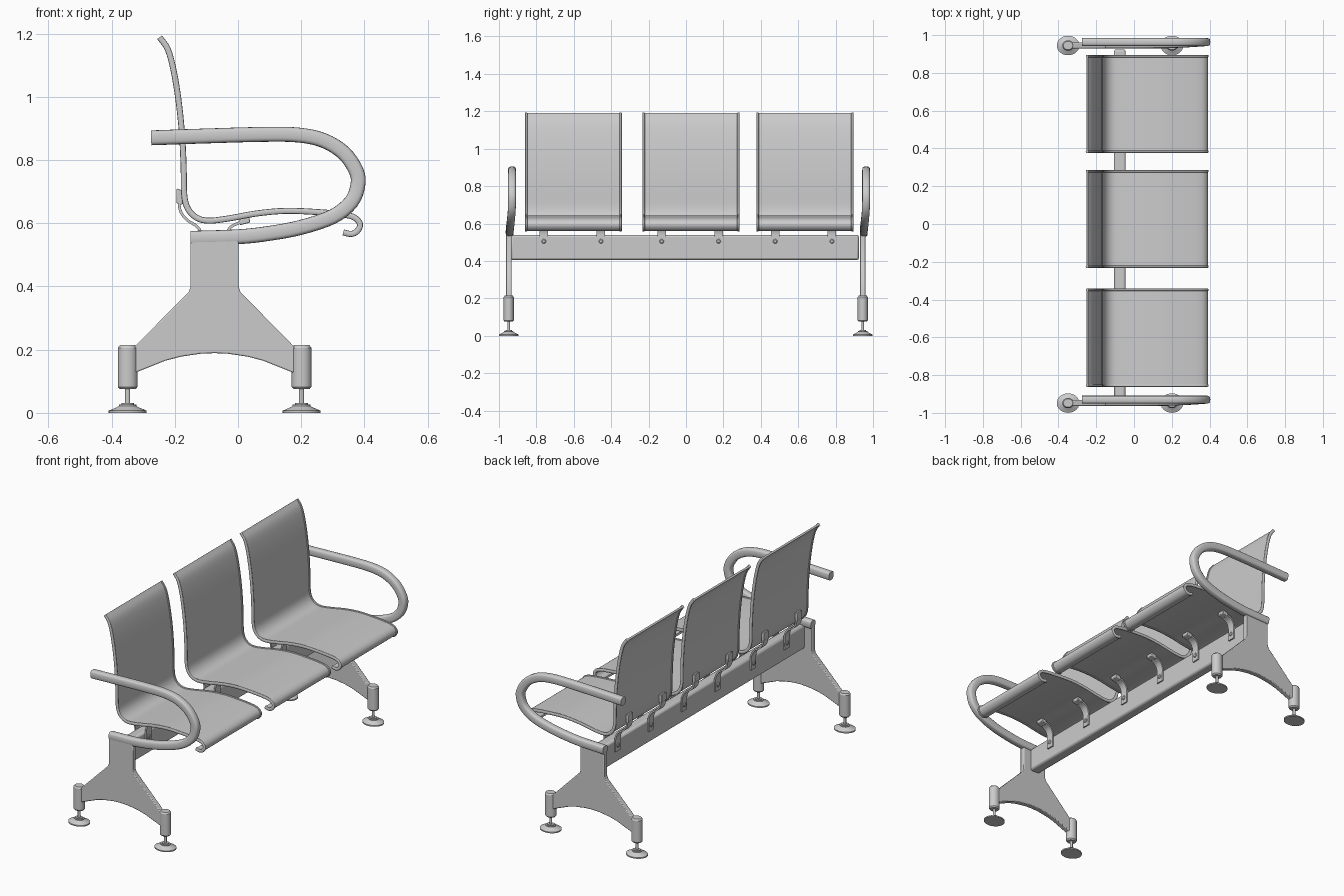
import bpy, bmesh, math
from mathutils import Vector

if "Cube" in bpy.data.objects:
    bpy.data.objects.remove(bpy.data.objects["Cube"])


def finish(name, bm, angle=35):
    bmesh.ops.recalc_face_normals(bm, faces=bm.faces)
    me = bpy.data.meshes.new(name)
    bm.to_mesh(me)
    bm.free()
    me.polygons.foreach_set("use_smooth", [True] * len(me.polygons))
    me.set_sharp_from_angle(angle=math.radians(angle))
    ob = bpy.data.objects.new(name, me)
    bpy.context.collection.objects.link(ob)
    return ob


def smooth_path(pts, n=4):
    """Catmull-Rom through the points"""
    p = [Vector(q) for q in pts]
    p = [2 * p[0] - p[1]] + p + [2 * p[-1] - p[-2]]
    out = []
    for a, b, c, d in zip(p, p[1:], p[2:], p[3:]):
        for i in range(n):
            t = i / n
            out.append(0.5 * (2 * b + (c - a) * t + (2 * a - 5 * b + 4 * c - d) * t * t
                              + (3 * b - a - 3 * c + d) * t ** 3))
    return out + [p[-2]]


def sweep(name, pts, section, n=4):
    """Sweep a (normal, y) section along a path of (x, y, z) points"""
    path = smooth_path(pts, n)
    bm = bmesh.new()
    rings = []
    for i, p in enumerate(path):
        t = path[min(i + 1, len(path) - 1)] - path[max(i - 1, 0)]
        nrm = Vector((-t.z, 0, t.x)).normalized()
        rings.append([bm.verts.new(p + nrm * u + Vector((0, v, 0))) for u, v in section])
    k = len(section)
    for r, s in zip(rings, rings[1:]):
        for j in range(k):
            bm.faces.new((r[j], r[(j + 1) % k], s[(j + 1) % k], s[j]))
    bm.faces.new(rings[0])
    bm.faces.new(rings[-1])
    return finish(name, bm)


def rect(h, w):
    return [(-h, -w), (h, -w), (h, w), (-h, w)]


def oval(h, w, power=0.6, n=20):
    f = lambda c: math.copysign(abs(c) ** power, c)
    return [(h * f(math.cos(2 * math.pi * i / n)), w * f(math.sin(2 * math.pi * i / n)))
            for i in range(n)]


def plate(name, outline, y0, y1, bevel=0.0):
    """Extrude an xz outline along y"""
    bm = bmesh.new()
    f = bm.faces.new([bm.verts.new((x, y0, z)) for x, z in outline])
    g = bmesh.ops.extrude_face_region(bm, geom=[f])
    bmesh.ops.translate(bm, vec=(0, y1 - y0, 0),
                        verts=[v for v in g["geom"] if isinstance(v, bmesh.types.BMVert)])
    ob = finish(name, bm)
    if bevel:
        m = ob.modifiers.new("bevel", "BEVEL")
        m.width, m.segments, m.limit_method = bevel, 2, "ANGLE"
    return ob


def lathe(name, profile, loc, sy=1.0, axis="Z", n=28):
    bm = bmesh.new()
    vs = [bm.verts.new((r, 0, z)) for r, z in profile]
    es = [bm.edges.new(e) for e in zip(vs, vs[1:])]
    bmesh.ops.spin(bm, geom=vs + es, cent=(0, 0, 0), axis=(0, 0, 1),
                   angle=2 * math.pi, steps=n)
    bmesh.ops.remove_doubles(bm, verts=bm.verts, dist=1e-5)
    ob = finish(name, bm)
    ob.location = loc
    ob.scale = (1, sy, 1)
    if axis == "X":
        ob.rotation_euler = (0, math.pi / 2, 0)
    return ob


def at(pts, y):
    return [(x, y, z) for x, z in pts]


# Seats: thin sheet with thicker side rims, rolled at the front edge
seat_line = [(-.248, 1.188), (-.222, 1.15), (-.203, 1.08), (-.187, .98), (-.177, .88),
             (-.172, .78), (-.17, .69), (-.158, .645), (-.13, .617), (-.092, .608),
             (-.03, .615), (.06, .631), (.15, .639), (.24, .636), (.33, .628),
             (.37, .617), (.386, .596), (.377, .575), (.358, .566), (.333, .571)]
for i, cy in enumerate((-.602, .027, .636)):
    sweep(f"seat_{i}", at(seat_line, cy), rect(.005, .252))
    for s in (-1, 1):
        sweep(f"seat_rim_{i}", at(seat_line, cy + s * .253), oval(.0095, .007, .7, 12))

# Support beam
plate("beam", [(-.106, .405), (-.044, .405), (-.044, .54), (-.106, .54)], -.938, .925, .012)

# Seat brackets: curved straps bolted on both sides of the beam
front_strap = [(-.041, .472), (-.041, .52), (-.040, .555), (-.026, .585), (.003, .601), (.036, .609)]
back_strap = [(-.109, .472), (-.109, .52), (-.111, .555), (-.128, .588), (-.163, .612),
              (-.184, .645), (-.186, .705)]
bolt = [(0, -.004), (.012, -.004), (.012, .003), (.008, .006), (0, .006)]
for y in (-.76, -.455, -.13, .174, .477, .78):
    sweep("front_bracket", at(front_strap, y), rect(.0045, .0225))
    sweep("back_bracket", at(back_strap, y), rect(.0045, .0225))
    plate("front_clip", [(.006, .594), (.038, .602), (.036, .622), (.004, .616)], y - .022, y + .022, .003)
    plate("back_clip", [(-.195, .664), (-.176, .658), (-.176, .704), (-.195, .71)], y - .022, y + .022, .003)
    lathe("front_bolt", bolt, (-.037, y, .505), axis="X", n=12)
    lathe("back_bolt", [(r, -z) for r, z in bolt], (-.113, y, .505), axis="X", n=12)

# End frames: leg plate, arm loop and two adjustable feet, repeated at the far end
leg = [(-.15, .565), (-.15, .40), (-.156, .382), (-.325, .212), (-.345, .20), (-.345, .118),
       (-.325, .127), (-.23, .165), (-.18, .178), (-.12, .187), (-.075, .189), (-.03, .187),
       (.03, .178), (.08, .165), (.175, .127), (.195, .118), (.195, .20), (.175, .212),
       (.008, .382), (.002, .40), (.002, .565)]
arm = [(-.275, -.93, .870), (-.1, -.93, .876), (.08, -.93, .881), (.19, -.93, .879),
       (.27, -.93, .862), (.335, -.93, .822), (.374, -.93, .765), (.379, -.93, .72),
       (.358, -.932, .667), (.30, -.936, .621), (.20, -.94, .587), (.10, -.942, .568),
       (0, -.943, .557), (-.15, -.943, .552)]
foot = [(0, 0), (.06, 0), (.06, .007), (.034, .018), (.028, .022), (.028, .026), (.02, .026),
        (.02, .031), (.008, .031), (.008, .075)]
post = [(0, .075), (.025, .075), (.031, .082), (.031, .206), (.025, .214), (0, .214)]
for side, dy in (("near", 0), ("far", 1.893)):
    plate(f"{side}_leg", leg, -.963 + dy, -.933 + dy, .004)
    sweep(f"{side}_arm", [(x, y + dy, z) for x, y, z in arm], oval(.0235, .021))
    for x in (-.349, .201):
        lathe(f"{side}_foot", foot, (x, -.948 + dy, 0), .86)
        lathe(f"{side}_foot_post", post, (x, -.948 + dy, 0), .88)
